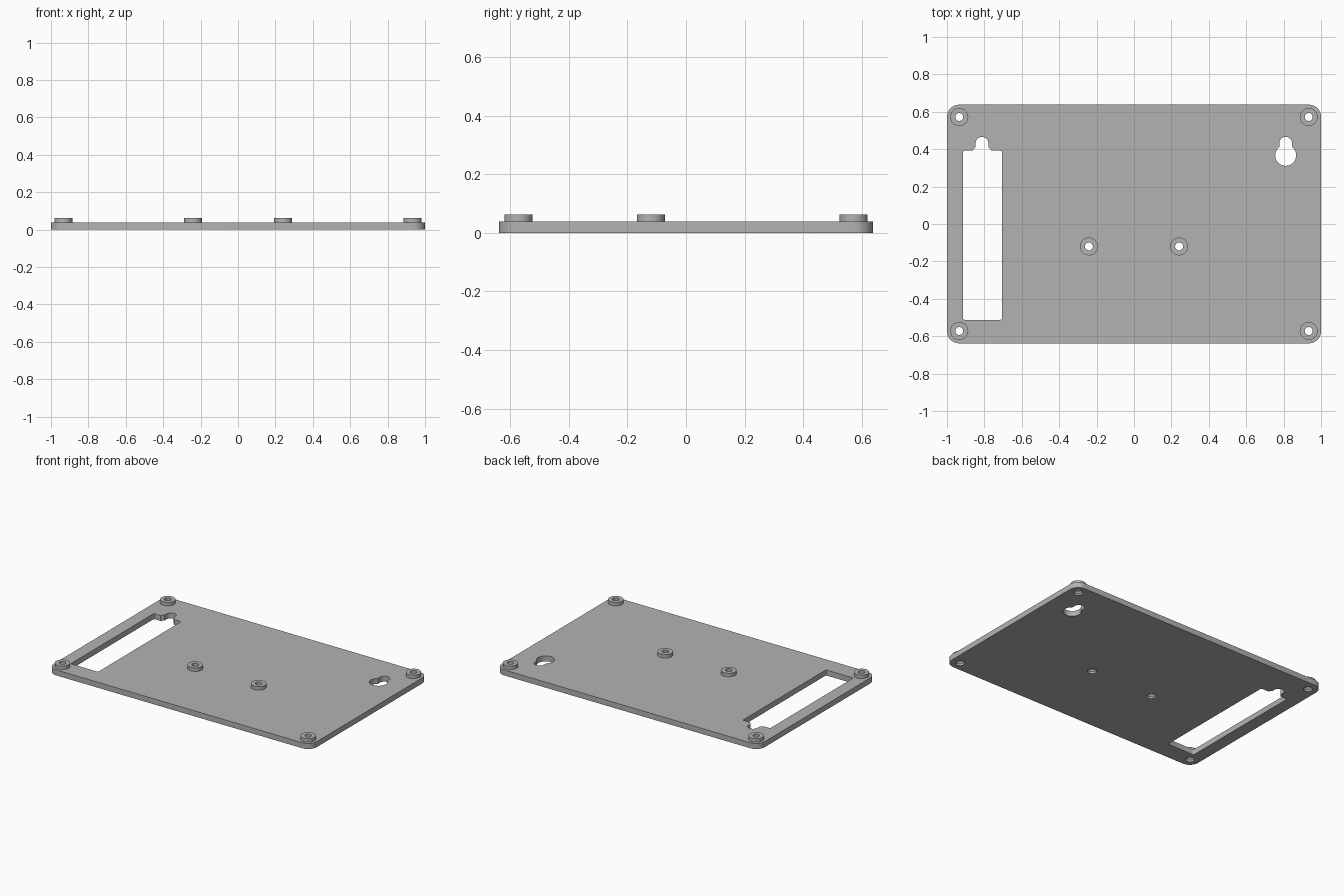
import bpy, bmesh
from math import sin, cos, pi

default = bpy.data.objects.get("Cube")
if default:
    bpy.data.objects.remove(default)

PLATE_TOP, BOSS_TOP = 0.038, 0.062

grey = bpy.data.materials.new("grey_plastic")
grey.use_nodes = True
colour = (0.45, 0.45, 0.45, 1)
grey.diffuse_color = colour
grey.node_tree.nodes["Principled BSDF"].inputs["Base Color"].default_value = colour


def make_object(name, bm):
    bmesh.ops.recalc_face_normals(bm, faces=bm.faces)
    mesh = bpy.data.meshes.new(name)
    bm.to_mesh(mesh)
    bm.free()
    mesh.materials.append(grey)
    obj = bpy.data.objects.new(name, mesh)
    bpy.context.collection.objects.link(obj)
    return obj


def arc(cx, cy, r, start, end, steps):
    angles = [start + (end - start) * i / steps for i in range(steps + 1)]
    return [(cx + r * cos(a), cy + r * sin(a)) for a in angles]


def rounded_rect(x0, x1, y0, y1, r, steps):
    corners = [(x1 - r, y1 - r), (x0 + r, y1 - r), (x0 + r, y0 + r), (x1 - r, y0 + r)]
    return [p for i, (cx, cy) in enumerate(corners)
            for p in arc(cx, cy, r, i * pi / 2, (i + 1) * pi / 2, steps)]


def prism(name, outline, z0, z1):
    bm = bmesh.new()
    face = bm.faces.new([bm.verts.new((x, y, z0)) for x, y in outline])
    top = bmesh.ops.extrude_face_region(bm, geom=[face])["geom"]
    bmesh.ops.translate(bm, vec=(0, 0, z1 - z0),
                        verts=[v for v in top if isinstance(v, bmesh.types.BMVert)])
    return make_object(name, bm)


def turned(name, x, y, profile, sides=40):
    """Closed solid of revolution from (radius, z) pairs, bottom to top."""
    bm = bmesh.new()
    rings = [[bm.verts.new((x + r * cos(2 * pi * i / sides),
                            y + r * sin(2 * pi * i / sides), z)) for i in range(sides)]
             for r, z in profile]
    for low, high in zip(rings, rings[1:]):
        for i in range(sides):
            j = (i + 1) % sides
            bm.faces.new((low[i], low[j], high[j], high[i]))
    bm.faces.new(rings[0])
    bm.faces.new(rings[-1])
    return make_object(name, bm)


def combine(target, tool, operation):
    bpy.ops.object.select_all(action='DESELECT')
    bpy.context.view_layer.objects.active = target
    target.select_set(True)
    mod = target.modifiers.new(operation.lower(), 'BOOLEAN')
    mod.operation, mod.object, mod.solver = operation, tool, 'EXACT'
    bpy.ops.object.modifier_apply(modifier=mod.name)
    bpy.data.objects.remove(tool)


def keyhole(cx):
    # Round screw-head opening below a narrow round-ended slot
    cy, big, small, end = 0.367, 0.056, 0.034, 0.432
    side = math_angle = pi / 2 - 0.65
    return (arc(cx, cy, big, pi - side, 2 * pi + side, 32)
            + arc(cx, end, small, 0, pi, 16))


# Base plate
plate = prism("base_plate", rounded_rect(-1, 1, -0.638, 0.638, 0.065, 10), 0, PLATE_TOP)

# Six screw bosses: four corners and two near the middle
bosses = [(sx * 0.934, sy * 0.572) for sx in (-1, 1) for sy in (-1, 1)]
bosses += [(sx * 0.241, -0.12) for sx in (-1, 1)]
for x, y in bosses:
    combine(plate, turned("boss", x, y, [(0.048, 0.02), (0.048, BOSS_TOP)]), 'UNION')

# Screw holes, widened on the underside
for x, y in bosses:
    hole = [(0.029, -0.02), (0.029, 0.012), (0.021, 0.022), (0.021, 0.1)]
    combine(plate, turned("hole_cutter", x, y, hole), 'DIFFERENCE')

# Long cable opening and the two hanging keyholes
cable_opening = rounded_rect(-0.914, -0.706, -0.512, 0.392, 0.008, 3)
for outline in (cable_opening, keyhole(-0.813), keyhole(0.811)):
    combine(plate, prism("opening_cutter", outline, -0.05, 0.1), 'DIFFERENCE')

bpy.ops.object.select_all(action='DESELECT')
plate.select_set(True)
bpy.context.view_layer.objects.active = plate
bpy.ops.object.shade_smooth_by_angle(angle=pi / 6)
